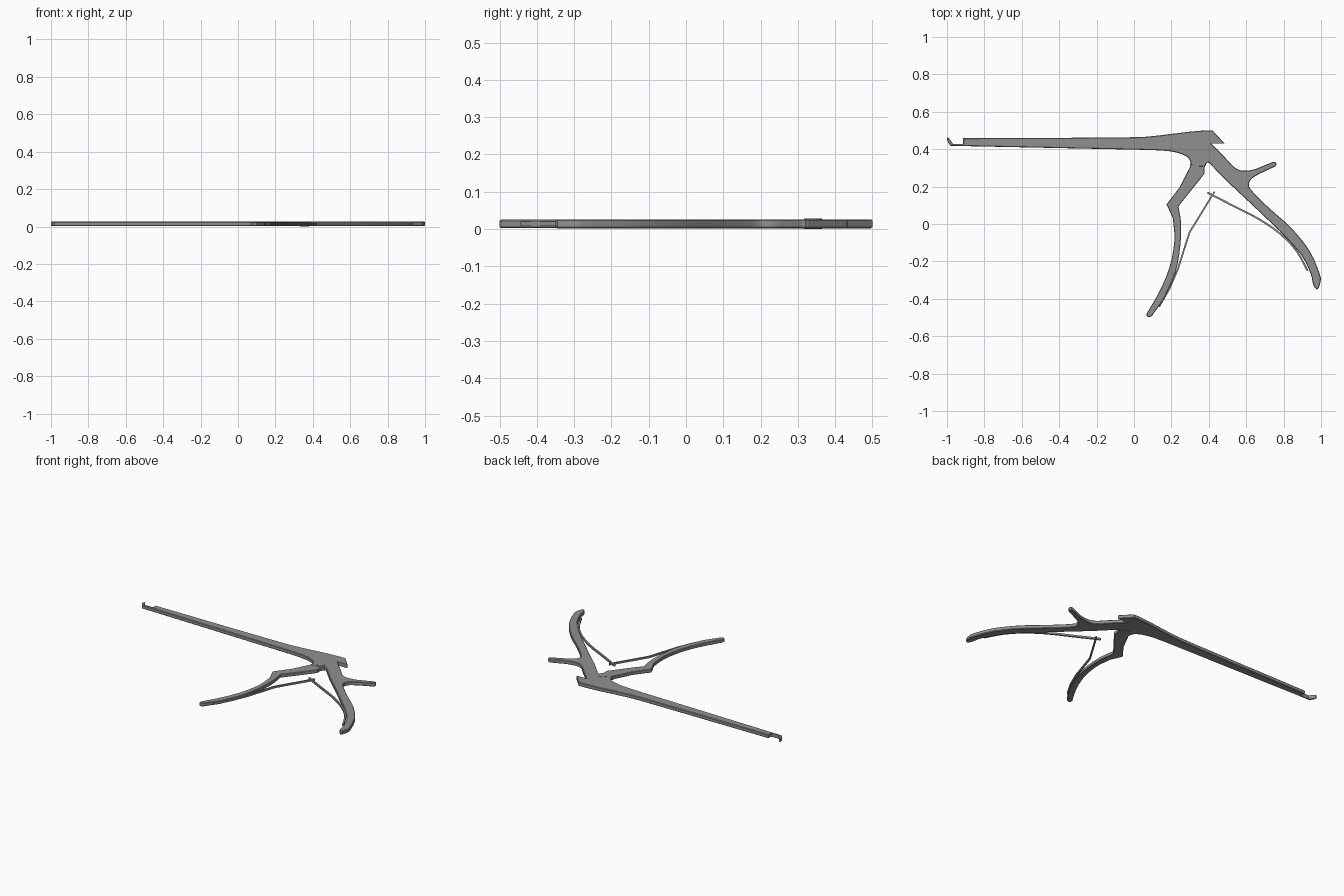
import bpy, bmesh, math
from mathutils import Vector

if "Cube" in bpy.data.objects:
    bpy.data.objects.remove(bpy.data.objects["Cube"])

ZMID = 0.014
steel = bpy.data.materials.new("dark_steel")
steel.diffuse_color = (0.28, 0.28, 0.28, 1)
steel.use_nodes = True
steel.node_tree.nodes["Principled BSDF"].inputs["Base Color"].default_value = steel.diffuse_color


def smooth(pts, steps=3):
    """Catmull-Rom through an open list of points."""
    p = [Vector(q) for q in pts]
    p = [2 * p[0] - p[1]] + p + [2 * p[-1] - p[-2]]
    out = []
    for i in range(1, len(p) - 2):
        a, b, c, d = p[i - 1:i + 3]
        for k in range(steps):
            t = k / steps
            out.append(0.5 * (2 * b + (c - a) * t + (2 * a - 5 * b + 4 * c - d) * t * t
                              + (3 * b - a - 3 * c + d) * t ** 3))
    return [tuple(v) for v in out] + [tuple(pts[-1])]


def plate(name, pts, thick, bevel=0.0):
    """Extrude an outline symmetrically about the middle plane, with chamfered rims."""
    bm = bmesh.new()
    face = bm.faces.new([bm.verts.new((x, y, ZMID - thick / 2)) for x, y in pts])
    res = bmesh.ops.extrude_face_region(bm, geom=[face])
    bmesh.ops.translate(bm, vec=(0, 0, thick),
                        verts=[v for v in res["geom"] if isinstance(v, bmesh.types.BMVert)])
    bmesh.ops.recalc_face_normals(bm, faces=bm.faces)
    if bevel:
        # the long sliding seam stays sharp so both shafts sit flush
        rims = [e for e in bm.edges if abs(e.verts[0].co.z - e.verts[1].co.z) < 1e-6
                and not all(0.426 < v.co.y < 0.433 for v in e.verts)]
        bmesh.ops.bevel(bm, geom=rims, offset=bevel, segments=1, profile=0.5, affect='EDGES')
    me = bpy.data.meshes.new(name)
    bm.to_mesh(me)
    bm.free()
    me.materials.append(steel)
    ob = bpy.data.objects.new(name, me)
    bpy.context.collection.objects.link(ob)
    bpy.context.view_layer.objects.active = ob
    ob.select_set(True)
    bpy.ops.object.shade_smooth_by_angle(angle=math.radians(25))
    ob.select_set(False)
    return ob


def strip(name, path, width, thick):
    """Flat leaf spring following a path."""
    p = [Vector(q) for q in path]
    left, right = [], []
    for i, q in enumerate(p):
        d = (p[min(i + 1, len(p) - 1)] - p[max(i - 1, 0)]).normalized()
        n = Vector((-d.y, d.x)) * width / 2
        left.append(tuple(q + n))
        right.append(tuple(q - n))
    return plate(name, left + right[::-1], thick)


# Fixed frame: lower shaft with hooked jaw, hinge lobe, rear grip with thumb spur
hook = [(0.412, 0.431), (-0.968, 0.428), (-0.992, 0.463), (-1.0, 0.461), (-0.998, 0.444), (-0.982, 0.418)]
belly = smooth([(0.03, 0.397), (0.16, 0.392), (0.235, 0.38), (0.285, 0.358), (0.303, 0.33)])
lobe = [(0.308, 0.308), (0.375, 0.305), (0.392, 0.328), (0.402, 0.326)]
inner = smooth([(0.50, 0.225), (0.617, 0.116), (0.72, 0.018), (0.805, -0.065), (0.897, -0.17),
                (0.944, -0.265), (0.958, -0.325), (0.975, -0.35)])
outer = smooth([(0.987, -0.345), (0.997, -0.31), (0.994, -0.27), (0.94, -0.145), (0.84, -0.02),
                (0.725, 0.083), (0.628, 0.18), (0.615, 0.215), (0.63, 0.243), (0.67, 0.268)])
spur = [(0.755, 0.308), (0.763, 0.32), (0.755, 0.332), (0.742, 0.332)]
saddle = smooth([(0.65, 0.294), (0.61, 0.286), (0.57, 0.287), (0.535, 0.305), (0.50, 0.342)])
plate("frame_and_rear_grip", hook + belly + lobe + inner + outer + spur + saddle, 0.024, 0.0035)

# Sliding upper shaft
plate("sliding_shaft", [(-0.913, 0.4281), (0.412, 0.431), (0.484, 0.4312), (0.42, 0.5), (0.376, 0.5),
                        (0.30, 0.494), (0.13, 0.473), (0.06, 0.466), (0.0, 0.464), (-0.35, 0.461),
                        (-0.913, 0.459)], 0.024, 0.0035)

# Front trigger grip, head tucked inside the hinge lobe
front = [(0.33, 0.39), (0.303, 0.34), (0.299, 0.305), (0.243, 0.195), (0.174, 0.105)]
front += smooth([(0.208, 0.03), (0.216, -0.09), (0.19, -0.23), (0.136, -0.36), (0.068, -0.478)])
tip = [(0.068, -0.492), (0.078, -0.5), (0.095, -0.493)]
back = smooth([(0.158, -0.405), (0.222, -0.26), (0.247, -0.12), (0.252, 0.0), (0.238, 0.095)])
back += [(0.35, 0.235), (0.378, 0.272), (0.378, 0.305), (0.394, 0.335), (0.38, 0.39)]
plate("front_grip", front + tip + back, 0.022, 0.003)

# Pair of leaf springs crossing between the grips
strip("front_spring", [(0.134, -0.442), (0.19, -0.345), (0.235, -0.24), (0.265, -0.145), (0.297, -0.045),
                       (0.43, 0.172)], 0.009, 0.012)
strip("rear_spring", smooth([(0.393, 0.168), (0.54, 0.092), (0.67, 0.025), (0.785, -0.055),
                             (0.87, -0.145), (0.928, -0.25)]), 0.010, 0.012)

# Hinge pin
plate("hinge_pin", [(0.355 + 0.024 * math.cos(a * math.pi / 12), 0.34 + 0.024 * math.sin(a * math.pi / 12))
                    for a in range(24)], 0.028)
